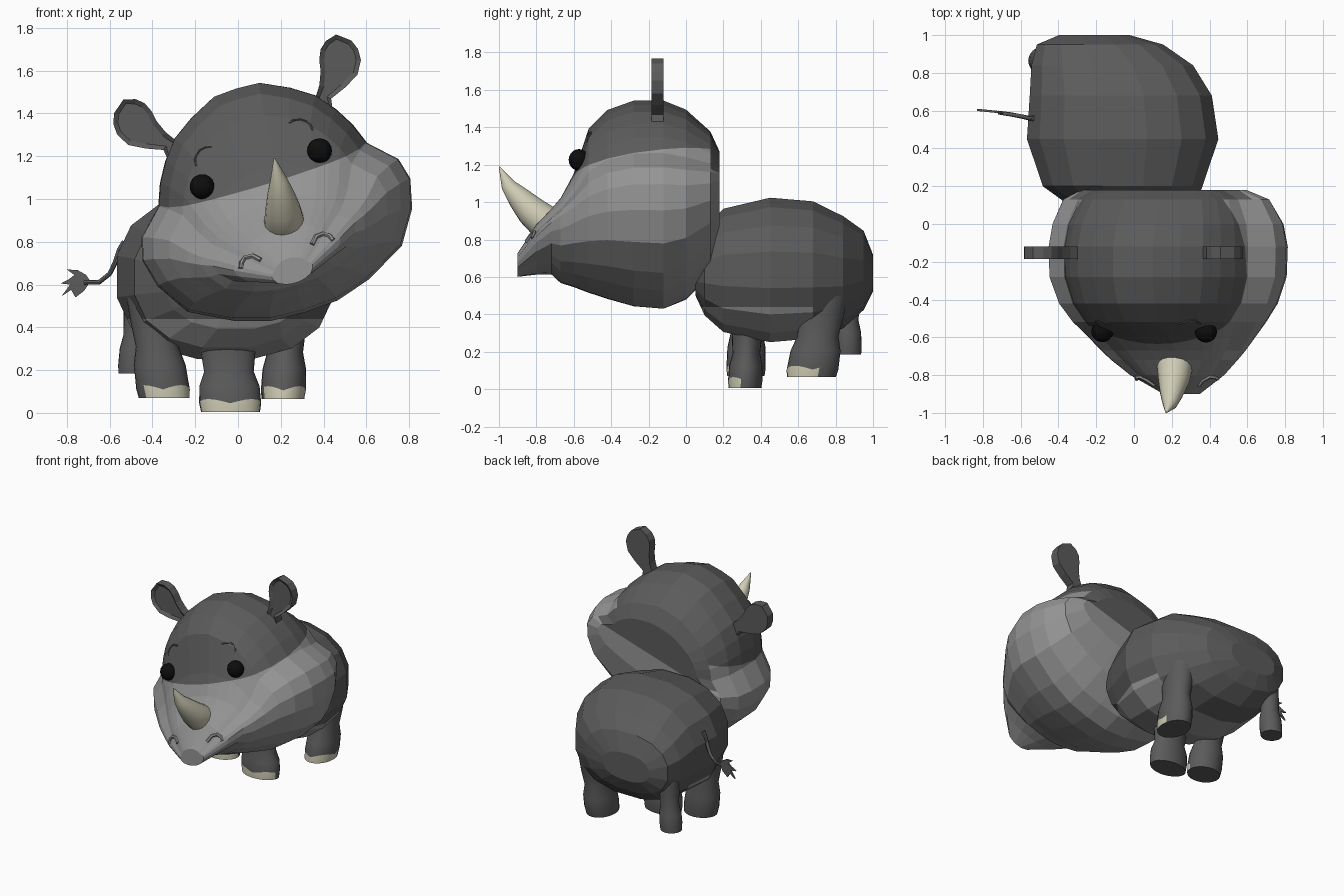
import bpy, bmesh, math
from mathutils import Vector
from mathutils.bvhtree import BVHTree

if "Cube" in bpy.data.objects:
    bpy.data.objects.remove(bpy.data.objects["Cube"])


def material(name, rgb):
    m = bpy.data.materials.new(name)
    m.diffuse_color = (*rgb, 1)
    m.use_nodes = True
    m.node_tree.nodes["Principled BSDF"].inputs["Base Color"].default_value = m.diffuse_color
    return m


DARK = material("dark grey hide", (0.105, 0.105, 0.105))
LIGHT = material("light grey hide", (0.30, 0.30, 0.30))
CREAM = material("cream horn", (0.62, 0.60, 0.46))
BLACK = material("black", (0.004, 0.004, 0.004))


def finish(bm, name, mats, smooth=False):
    bmesh.ops.recalc_face_normals(bm, faces=bm.faces)
    me = bpy.data.meshes.new(name)
    bm.to_mesh(me)
    bm.free()
    ob = bpy.data.objects.new(name, me)
    bpy.context.collection.objects.link(ob)
    for m in mats:
        me.materials.append(m)
    if smooth:
        bpy.ops.object.select_all(action='DESELECT')
        ob.select_set(True)
        bpy.context.view_layer.objects.active = ob
        bpy.ops.object.shade_smooth_by_angle(angle=math.radians(45))
    return ob


def loft(rings):
    bm = bmesh.new()
    vs = [[bm.verts.new(p) for p in r] for r in rings]
    n = len(vs[0])
    for a, b in zip(vs, vs[1:]):
        for i in range(n):
            bm.faces.new((a[i], a[(i + 1) % n], b[(i + 1) % n], b[i]))
    bm.faces.new(vs[0])
    bm.faces.new(vs[-1])
    return bm


def cut(bm, faces, co, no):
    geom = {e for f in faces for e in f.edges} | {v for f in faces for v in f.verts} | set(faces)
    bmesh.ops.bisect_plane(bm, geom=list(geom), plane_co=co, plane_no=no)


def tube(name, path, radii, mat, sides=10):
    pts = [Vector(p) for p in path]
    rings = []
    for i, p in enumerate(pts):
        t = pts[min(i + 1, len(pts) - 1)] - pts[max(i - 1, 0)]
        q = t.to_track_quat('Z', 'Y')
        rings.append([p + q @ Vector((math.cos(a), math.sin(a), 0)) * radii[i]
                      for a in [2 * math.pi * k / sides for k in range(sides)]])
    return finish(loft(rings), name, [mat], True)


def ellipsoid(name, loc, size, mat, seg=20):
    bm = bmesh.new()
    bmesh.ops.create_uvsphere(bm, u_segments=seg, v_segments=seg // 2, radius=1)
    for v in bm.verts:
        v.co = Vector(loc) + Vector([c * s for c, s in zip(v.co, size)])
    return finish(bm, name, [mat], True)


def plate(name, pts, offset, mat, inset=0):
    # flat outline extruded by a vector, with optional sunken front
    bm = bmesh.new()
    front = bm.faces.new([bm.verts.new(p) for p in pts])
    r = bmesh.ops.extrude_face_region(bm, geom=[front], use_keep_orig=True)
    for v in r['geom']:
        if isinstance(v, bmesh.types.BMVert):
            v.co += Vector(offset)
    bmesh.ops.recalc_face_normals(bm, faces=bm.faces)
    if inset:
        bmesh.ops.inset_region(bm, faces=[front], thickness=inset)
        for v in front.verts:
            v.co.y += 0.015
    return finish(bm, name, [mat])


# Head frame: tilted sideways about the y axis
C, S = math.cos(math.radians(17)), math.sin(math.radians(17))


def H(u, y, v):
    return Vector((0.15 + u * C - v * S, y, 1.0 + u * S + v * C))


# Head: half profile lofted back to front
PROFILE = [(0, 1), (.17, .99), (.37, .89), (.53, .78), (.64, .64), (.72, .5),
           (.78, .34), (.96, .16), (1, 0), (.95, -.3), (.8, -.64), (.5, -.87),
           (.25, -.98), (0, -1)]
FULL = PROFILE + [(-u, v) for u, v in PROFILE[-2:0:-1]]
HEAD = [  # y, half width, top, middle, bottom
    (.18, .46, .26, -.02, -.14), (.13, .57, .37, -.07, -.36), (.0, .635, .49, -.1, -.5),
    (-.12, .655, .54, -.1, -.555), (-.28, .65, .54, -.1, -.54), (-.42, .60, .49, -.11, -.5),
    (-.52, .53, .39, -.13, -.47), (-.60, .46, .14, -.17, -.44), (-.67, .40, .0, -.2, -.42),
    (-.72, .35, -.06, -.22, -.37), (-.80, .26, -.14, -.27, -.38), (-.90, .10, -.29, -.35, -.41)]
rings = []
for y, w, top, mid, bot in HEAD:
    rings.append([H(u * w, y, mid + v * ((top - mid) if v > 0 else (mid - bot)))
                  for u, v in FULL])
bm = loft(rings)
slope, level = Vector((-S, -.14, C)), Vector((-S, 0, C))
brow_line, nape_line = H(0, 0, .16), H(0, 0, .03)
cut(bm, bm.faces[:], brow_line, slope)
cut(bm, [f for f in bm.faces if f.calc_center_median().y > .14], nape_line, level)
for f in bm.faces:
    m = f.calc_center_median()
    if m.y > .14:
        f.material_index = int((m - nape_line).dot(level) < 0)
    else:
        f.material_index = int((m - brow_line).dot(slope) < 0)
bvh = BVHTree.FromBMesh(bm)
finish(bm, "head", [DARK, LIGHT])


def on_face(u, v, lift=0):
    p = H(u, -2, v)
    hit = bvh.ray_cast(p, Vector((0, 1, 0)))[0]
    return (hit if hit else H(u, -.55, v)) - Vector((0, lift, 0))


# Ears, eyes, brows and nostrils on both sides of the head
EAR = [(.32, .36), (.375, .44), (.40, .50), (.41, .554), (.43, .60), (.465, .63),
       (.52, .645), (.58, .597), (.598, .55), (.596, .497), (.56, .435), (.486, .395),
       (.41, .365), (.40, .30)]
for side, tag in ((-1, "left"), (1, "right")):
    plate(tag + "_ear", [H(side * u, -.185, v) for u, v in EAR], (0, .065, 0), DARK, .022)
    e = on_face(side * .287, .148, .012)
    ellipsoid(tag + "_eye", e, (.058, .055, .058), BLACK)
    brow = [on_face(side * u, v, .002) for u, v in
            ((.285, .25), (.283, .275), (.27, .297), (.245, .315), (.215, .32), (.19, .315))]
    tube(tag + "_brow", brow, [.005] * 6, DARK, 6)
    nose = [on_face(side * u, v, .003) for u, v in
            ((.225, -.27), (.215, -.245), (.19, -.228), (.155, -.23), (.125, -.26))]
    tube(tag + "_nostril", nose, [.011] * 5, LIGHT, 6)

# Horn
tube("horn", [(.222, -.66, .845), (.22, -.70, .865), (.216, -.76, .895), (.21, -.83, .955),
              (.20, -.89, 1.02), (.19, -.95, 1.09), (.17, -.998, 1.19)],
     [.06, .088, .094, .082, .064, .04, .003], CREAM, 16)

# Body: rounded sections lofted along y
BODY = [  # y, centre x, half width, top, bottom
    (.05, 0, .24, .70, .50), (.10, -.01, .34, .86, .39), (.20, -.06, .43, .97, .30),
    (.45, -.06, .515, 1.03, .245), (.68, -.07, .49, 1.01, .265), (.84, -.115, .435, .93, .32),
    (.95, -.18, .34, .85, .42), (1.0, -.21, .19, .72, .52)]
rings = []
for y, cx, w, top, bot in BODY:
    ring = []
    for k in range(16):
        a = 2 * math.pi * (k + .5) / 16
        c, s = math.cos(a), math.sin(a)
        ring.append(Vector((cx + w * math.copysign(abs(c) ** .85, c), y,
                            (top + bot) / 2 + (top - bot) / 2 * math.copysign(abs(s) ** .85, s))))
    rings.append(ring)
bm = loft(rings)
cut(bm, bm.faces[:], (0, 0, .44), (0, 0, 1))
for f in bm.faces:
    m = f.calc_center_median()
    f.material_index = int(m.z < .44 and m.y < .7)
finish(bm, "body", [DARK, LIGHT])


# Legs: flared columns with a scalloped toenail band facing one direction
def leg(name, top, foot, rx, ry, facing=None, spread=65):
    top, foot = Vector(top), Vector(foot)
    n, height = 24, top[2] - foot[2]
    rings = []
    for t, k in ((0, .95), (None, 1), (.32, .97), (.5, .8), (.75, .88), (1, .9)):
        ring = []
        for i in range(n):
            a = 2 * math.pi * i / n
            h = t if t is not None else (.04 + .02 * abs(math.sin(2 * a))) / height
            ring.append(foot.lerp(top, h) + Vector((rx * k * math.cos(a), ry * k * math.sin(a), 0)))
        rings.append(ring)
    bm = loft(rings)
    if facing is not None:
        for i, f in enumerate(list(bm.faces)[:n]):
            d = (360 * (i + .5) / n - facing + 180) % 360 - 180
            f.material_index = int(abs(d) < spread)
    finish(bm, name, [DARK, CREAM], True)


leg("front_leg_right", (-.05, .33, .38), (-.035, .315, .005), .145, .092, -90, 75)
leg("front_leg_left", (-.41, .33, .55), (-.345, .32, .07), .125, .105, -70, 70)
leg("back_leg_right", (.23, .74, .50), (.21, .67, .065), .105, .138, -70, 80)
leg("back_leg_left", (-.46, .86, .55), (-.485, .865, .185), .078, .075)

# Tail and its flat tuft
tube("tail", [(-.53, .56, .80), (-.555, .56, .76), (-.575, .565, .70), (-.60, .57, .65),
              (-.65, .58, .61), (-.72, .59, .61)], [.014, .012, .012, .011, .011, .01], DARK, 8)
TUFT = [(-.69, .615), (-.71, .645), (-.75, .668), (-.80, .67), (-.765, .645), (-.79, .625),
        (-.83, .605), (-.785, .6), (-.825, .545), (-.78, .575), (-.76, .54), (-.72, .57)]
plate("tail_tuft", [(x, .585 - .1 * (x + .7), z) for x, z in TUFT], (0, .012, 0), DARK)
